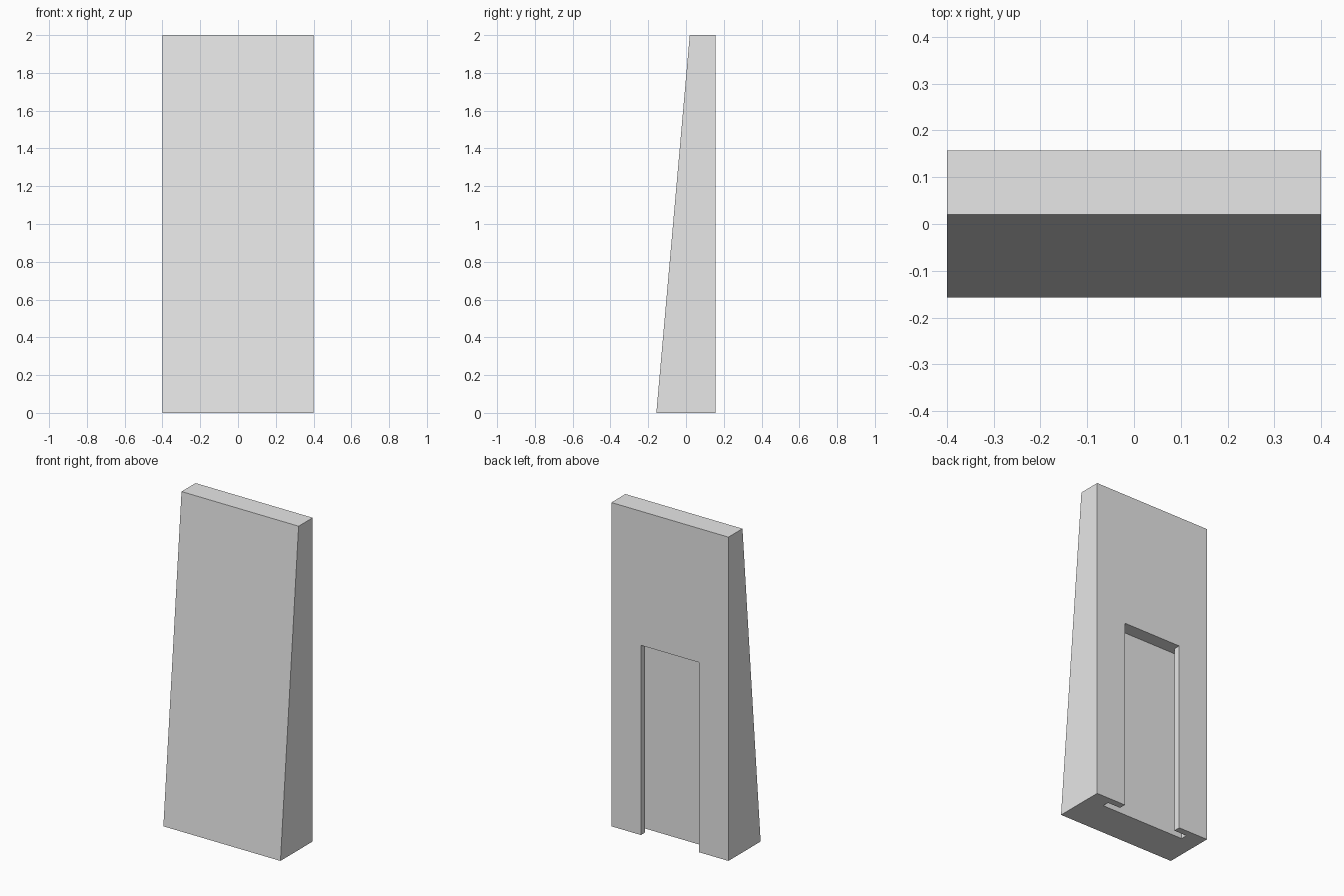
import bpy
import bmesh
from mathutils import Vector

cube = bpy.data.objects.get("Cube")
if cube:
    bpy.data.objects.remove(cube, do_unlink=True)

WIDTH, HEIGHT = 0.8, 2.0
BACK = 0.157

grey = bpy.data.materials.new("plain grey")
grey.use_nodes = True
colour = (0.8, 0.8, 0.8, 1.0)
grey.diffuse_color = colour
grey.node_tree.nodes["Principled BSDF"].inputs["Base Color"].default_value = colour


def prism(name, profile, direction):
    """Extrude a closed flat profile along a direction."""
    bm = bmesh.new()
    face = bm.faces.new([bm.verts.new(p) for p in profile])
    result = bmesh.ops.extrude_face_region(bm, geom=[face], use_keep_orig=True)
    moved = [v for v in result["geom"] if isinstance(v, bmesh.types.BMVert)]
    bmesh.ops.translate(bm, verts=moved, vec=Vector(direction))
    bmesh.ops.recalc_face_normals(bm, faces=bm.faces)
    mesh = bpy.data.meshes.new(name)
    bm.to_mesh(mesh)
    bm.free()
    mesh.materials.append(grey)
    obj = bpy.data.objects.new(name, mesh)
    bpy.context.collection.objects.link(obj)
    return obj


# Tapered body: side profile with a vertical back and sloping front
side = [(-BACK, 0), (BACK, 0), (BACK, HEIGHT), (0.02, HEIGHT)]
body = prism("wedge_body", [(-WIDTH / 2, y, z) for y, z in side], (WIDTH, 0, 0))

# T-shaped slot, open at the back and the bottom
half = [(0.198, BACK + 0.1), (0.198, 0.115), (0.285, 0.115), (0.285, 0.073)]
plan = half + [(-x, y) for x, y in reversed(half)]
slot = prism("slot_cutter", [(x, y, -0.1) for x, y in plan], (0, 0, 1.272))
slot.hide_render = True

cut = body.modifiers.new("slot", "BOOLEAN")
cut.operation = "DIFFERENCE"
cut.solver = "EXACT"
cut.object = slot
bpy.context.view_layer.objects.active = body
bpy.ops.object.modifier_apply(modifier=cut.name)
bpy.data.objects.remove(slot, do_unlink=True)
